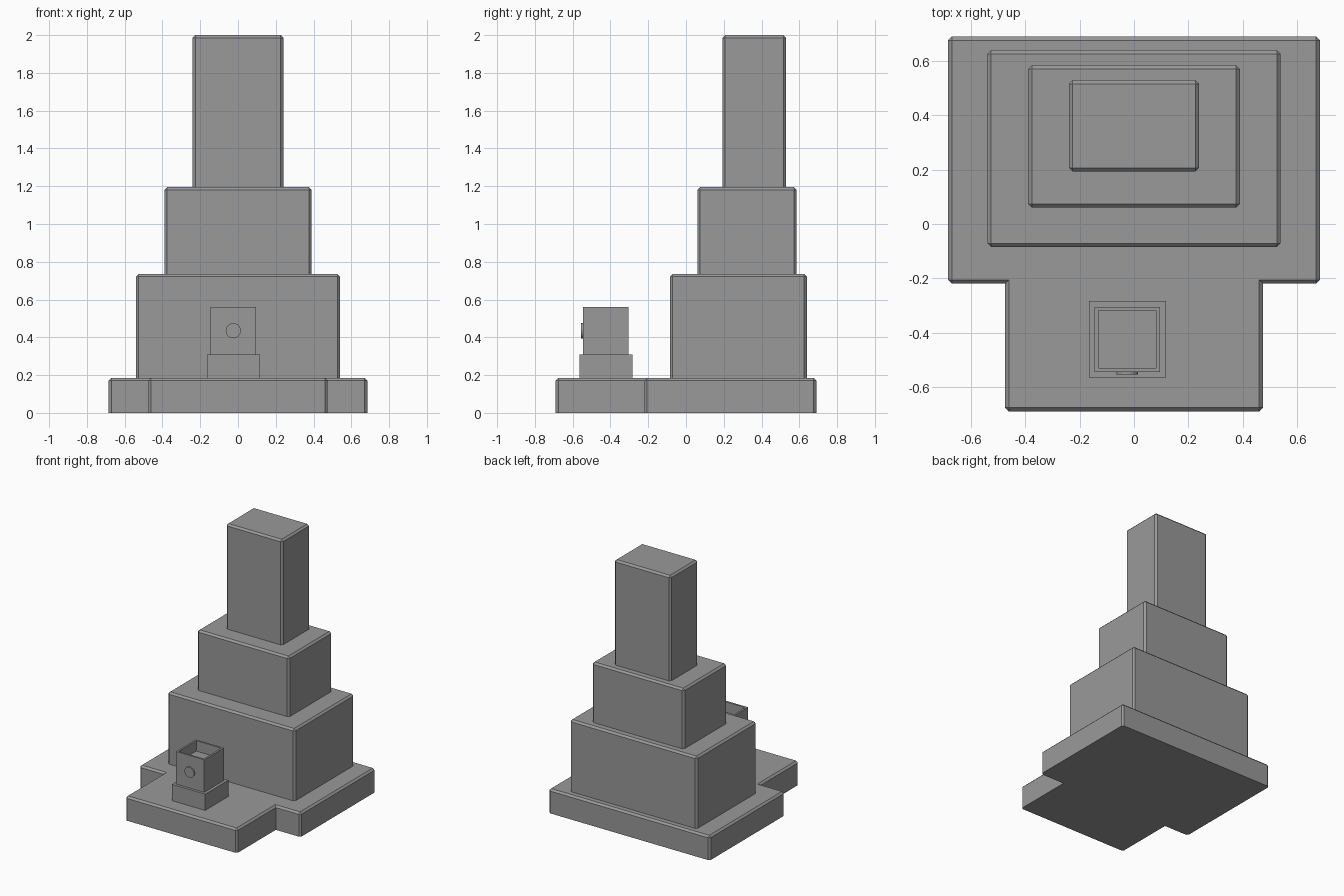
import bpy
import bmesh
import math

old = bpy.data.objects.get("Cube")
if old:
    bpy.data.objects.remove(old, do_unlink=True)

grey = bpy.data.materials.new("stone_grey")
grey.use_nodes = True
color = (0.32, 0.32, 0.32, 1.0)
grey.diffuse_color = color
grey.node_tree.nodes["Principled BSDF"].inputs["Base Color"].default_value = color


def finish(name, bm):
    bmesh.ops.recalc_face_normals(bm, faces=bm.faces)
    mesh = bpy.data.meshes.new(name)
    bm.to_mesh(mesh)
    bm.free()
    mesh.materials.append(grey)
    obj = bpy.data.objects.new(name, mesh)
    bpy.context.collection.objects.link(obj)
    return obj


def rect(x0, x1, y0, y1):
    return [(x0, y0), (x1, y0), (x1, y1), (x0, y1)]


def prism(outline, z0, z1, bevel=0.0):
    """Extrude an outline upwards, chamfering its top and outer corner edges."""
    bm = bmesh.new()
    bottom = bm.faces.new([bm.verts.new((x, y, z0)) for x, y in outline])
    ext = bmesh.ops.extrude_face_region(bm, geom=[bottom], use_keep_orig=True)
    for v in ext["geom"]:
        if isinstance(v, bmesh.types.BMVert):
            v.co.z = z1
    bmesh.ops.recalc_face_normals(bm, faces=bm.faces)
    if bevel:
        edges = [e for e in bm.edges
                 if max(v.co.z for v in e.verts) > z0 + 1e-5 and e.is_convex]
        bmesh.ops.bevel(bm, geom=edges, offset=bevel, offset_type='OFFSET',
                        segments=1, profile=0.5, affect='EDGES')
    return bm


# T-shaped base slab with a front terrace
half = [(0.475, -0.69), (0.475, -0.22), (0.685, -0.22), (0.685, 0.69)]
outline = half + [(-x, y) for x, y in reversed(half)]
finish("base_slab", prism(outline, 0.0, 0.185, 0.014))

# Stepped tower
tiers = [("lower_tier", 0.54, -0.085, 0.64, 0.185, 0.735),
         ("middle_tier", 0.39, 0.06, 0.585, 0.735, 1.195),
         ("upper_tower", 0.24, 0.193, 0.53, 1.195, 2.0)]
for name, w, y0, y1, z0, z1 in tiers:
    finish(name, prism(rect(-w, w, y0, y1), z0, z1, 0.014))

# Small pedestal on the terrace
finish("pedestal", prism(rect(-0.165, 0.117, -0.565, -0.284), 0.185, 0.31))

# Hollow box on the pedestal
bm = prism(rect(-0.145, 0.095, -0.545, -0.305), 0.31, 0.56)
top = max(bm.faces, key=lambda f: f.calc_center_median().z)
bmesh.ops.inset_individual(bm, faces=[top], thickness=0.02)
ext = bmesh.ops.extrude_face_region(bm, geom=[top])
floor = [v for v in ext["geom"] if isinstance(v, bmesh.types.BMVert)]
bmesh.ops.translate(bm, verts=floor, vec=(0, 0, -0.08))
if top.is_valid:
    bmesh.ops.delete(bm, geom=[top], context='FACES_ONLY')
finish("open_box", bm)

# Round button on the box front
bm = bmesh.new()
bmesh.ops.create_cone(bm, cap_ends=True, segments=24, radius1=0.04,
                      radius2=0.04, depth=0.02)
button = finish("front_button", bm)
button.rotation_euler.x = math.pi / 2
button.location = (-0.025, -0.545, 0.435)
